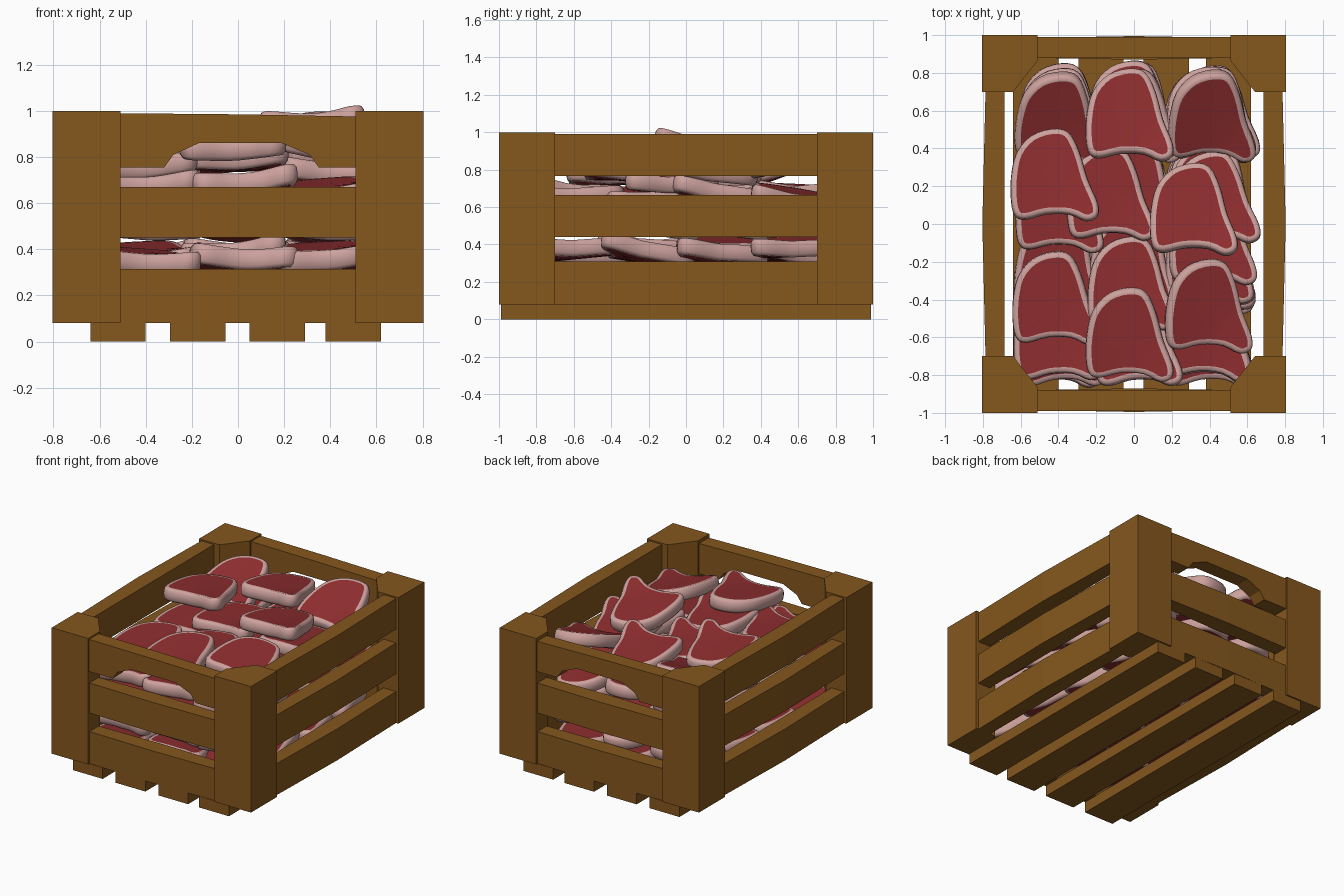
import bpy, bmesh, math, random
from mathutils import Vector, Euler

if "Cube" in bpy.data.objects:
    bpy.data.objects.remove(bpy.data.objects["Cube"])

random.seed(4)


def material(name, rgb):
    m = bpy.data.materials.new(name)
    m.diffuse_color = (*rgb, 1)
    m.use_nodes = True
    m.node_tree.nodes["Principled BSDF"].inputs["Base Color"].default_value = m.diffuse_color
    return m


WOOD = material("brown wood", (0.235, 0.096, 0.0125))
FAT = material("pink fat", (0.61, 0.36, 0.34))
MEAT = material("red meat", (0.275, 0.027, 0.029))


def add_object(name, bm, mats):
    bmesh.ops.recalc_face_normals(bm, faces=bm.faces)
    me = bpy.data.meshes.new(name)
    bm.to_mesh(me)
    bm.free()
    for m in mats:
        me.materials.append(m)
    ob = bpy.data.objects.new(name, me)
    bpy.context.collection.objects.link(ob)
    return ob


def prism(name, pts, lo, hi, axis="z"):
    """Extrude a 2D outline: (x, y) along z, or (x, z) along y."""
    bm = bmesh.new()
    put = (lambda p, d: (p[0], p[1], d)) if axis == "z" else (lambda p, d: (p[0], d, p[1]))
    a = [bm.verts.new(put(p, lo)) for p in pts]
    b = [bm.verts.new(put(p, hi)) for p in pts]
    n = len(pts)
    bm.faces.new(a)
    bm.faces.new(b)
    for i in range(n):
        bm.faces.new((a[i], a[(i + 1) % n], b[(i + 1) % n], b[i]))
    return add_object(name, bm, [WOOD])


# corner posts with a chamfered inner corner
for sx in (-1, 1):
    for sy in (-1, 1):
        outline = [(.805, 1), (.51, 1), (.51, .865), (.64, .70), (.805, .70)]
        prism("corner_post", [(sx * x, sy * y) for x, y in outline], .08, 1)

# side slats, slightly bowed outwards
for s in (-1, 1):
    for lo, hi in ((.08, .31), (.44, .665), (.765, .99)):
        prism("side_slat", [(s * x, y) for x, y in
              ((.785, -.75), (.803, 0), (.785, .75), (.685, .75), (.685, 0), (.685, -.75))], lo, hi)

# front and back slats, the top one with a hand hold
for s in (-1, 1):
    for lo, hi in ((.08, .315), (.45, .67)):
        prism("end_slat", [(x, s * y) for x, y in
              ((-.55, .985), (0, .995), (.55, .985), (.55, .88), (0, .87), (-.55, .88))], lo, hi)
    handle = [(-.55, .755), (-.32, .755), (-.28, .81), (-.17, .86), (.19, .86),
              (.31, .81), (.35, .755), (.55, .755), (.55, .975), (0, .985), (-.55, .99)]
    prism("handle_slat", handle, min(s * .88, s * .99), max(s * .88, s * .99), "y")

# floor boards
for x in (-.52, -.175, .17, .50):
    prism("floor_board", [(x - .12, -.99), (x + .12, -.99), (x + .12, .99), (x - .12, .99)], 0, .082)

# steak outline control points
STEAK = [(-.225, -.13), (-.222, 0), (-.19, .13), (-.11, .22), (0, .255), (.09, .235),
         (.145, .13), (.185, -.02), (.235, -.15), (.232, -.22), (.17, -.245), (.08, -.205),
         (-.04, -.20), (-.15, -.225), (-.205, -.205)]


def smooth_outline(pts, steps=3):
    """Catmull-Rom through a closed outline."""
    out, n = [], len(pts)
    P = [Vector(p) for p in pts]
    for i in range(n):
        a, b, c, d = P[i - 1], P[i], P[(i + 1) % n], P[(i + 2) % n]
        for k in range(steps):
            t = k / steps
            out.append(.5 * (2 * b + (c - a) * t + (2 * a - 5 * b + 4 * c - d) * t * t
                             + (3 * b - a - 3 * c + d) * t ** 3))
    return out


OUT = smooth_outline(STEAK)
N = len(OUT)
NORMALS = []
for i in range(N):
    d = (OUT[(i + 1) % N] - OUT[i - 1]).normalized()
    NORMALS.append(Vector((-d.y, d.x)))
if sum(n.dot(p) for n, p in zip(NORMALS, OUT)) > 0:
    NORMALS = [-n for n in NORMALS]        # point inwards


def steak_mesh():
    """Rounded pink rim with red faces on both sides."""
    bm = bmesh.new()
    t = .044
    # rim cross-section: inset from the outline, height
    profile = [(.032, -t), (.014, -t), (.003, -t * .65), (0, 0), (.003, t * .65), (.014, t), (.032, t)]
    lift = lambda p: .018 * max(0, (p.x - p.y) - .2) / .2 - .006 * math.cos(p.x * 9)
    rings = []
    for inset, z in profile:
        ring = []
        for p, n in zip(OUT, NORMALS):
            q = p + n * inset
            ring.append(bm.verts.new((q.x, q.y, z + lift(q))))
        rings.append(ring)
    for a, b in zip(rings, rings[1:]):
        for i in range(N):
            bm.faces.new((a[i], a[(i + 1) % N], b[(i + 1) % N], b[i]))
    for ring, z in ((rings[0], -t), (rings[-1], t)):
        mid = []
        for v in ring:
            q = Vector((v.co.x * .5, v.co.y * .5))
            mid.append(bm.verts.new((q.x, q.y, z + lift(q))))
        hub = bm.verts.new((0, 0, z + lift(Vector((0, 0)))))
        for i in range(N):
            j = (i + 1) % N
            for f in (bm.faces.new((ring[i], ring[j], mid[j], mid[i])),
                      bm.faces.new((mid[i], mid[j], hub))):
                f.material_index = 1
    for f in bm.faces:
        f.smooth = True
    return add_object("steak", bm, [FAT, MEAT])


MASTER = steak_mesh()
used = False


def steak(x, y, z, rx=0, ry=0, rz=0):
    global used
    ob = MASTER
    if used:
        ob = bpy.data.objects.new("steak", MASTER.data)
        bpy.context.collection.objects.link(ob)
    used = True
    ob.location = (x, y, z)
    ob.rotation_euler = Euler((rx, ry, rz))


# visible top steaks: x, y, z, tilts
for s in ((-.40, .56, .83, .36, .05, -.05), (-.03, .57, .885, -.15, 0, 0), (.41, .57, .875, .36, .1, 0),
          (-.43, .25, .885, -.10, 0, .03), (-.13, .15, .79, -.05, 0, .02), (.31, .07, .92, -.17, 0, 0),
          (.42, .13, .79, -.1, .05, .05), (-.42, -.40, .765, .05, -.03, .03), (-.02, -.32, .79, -.02, 0, 0),
          (-.03, -.59, .855, .12, 0, 0), (.39, -.44, .855, .12, .2, 0), (-.40, .09, .735, .03, 0, 0),
          (.41, -.08, .735, 0, .1, 0)):
    steak(*s)

# steaks filling the crate below
for z in (.19, .37, .52, .66):
    for y in (-.60, -.2, .19, .59):
        for x in (-.40, 0, .40):
            r = random.uniform
            steak(x + r(-.02, .02), y + r(-.03, .03), z + r(-.02, .02),
                  r(-.15, .15), r(-.1, .1), r(-.08, .08))
